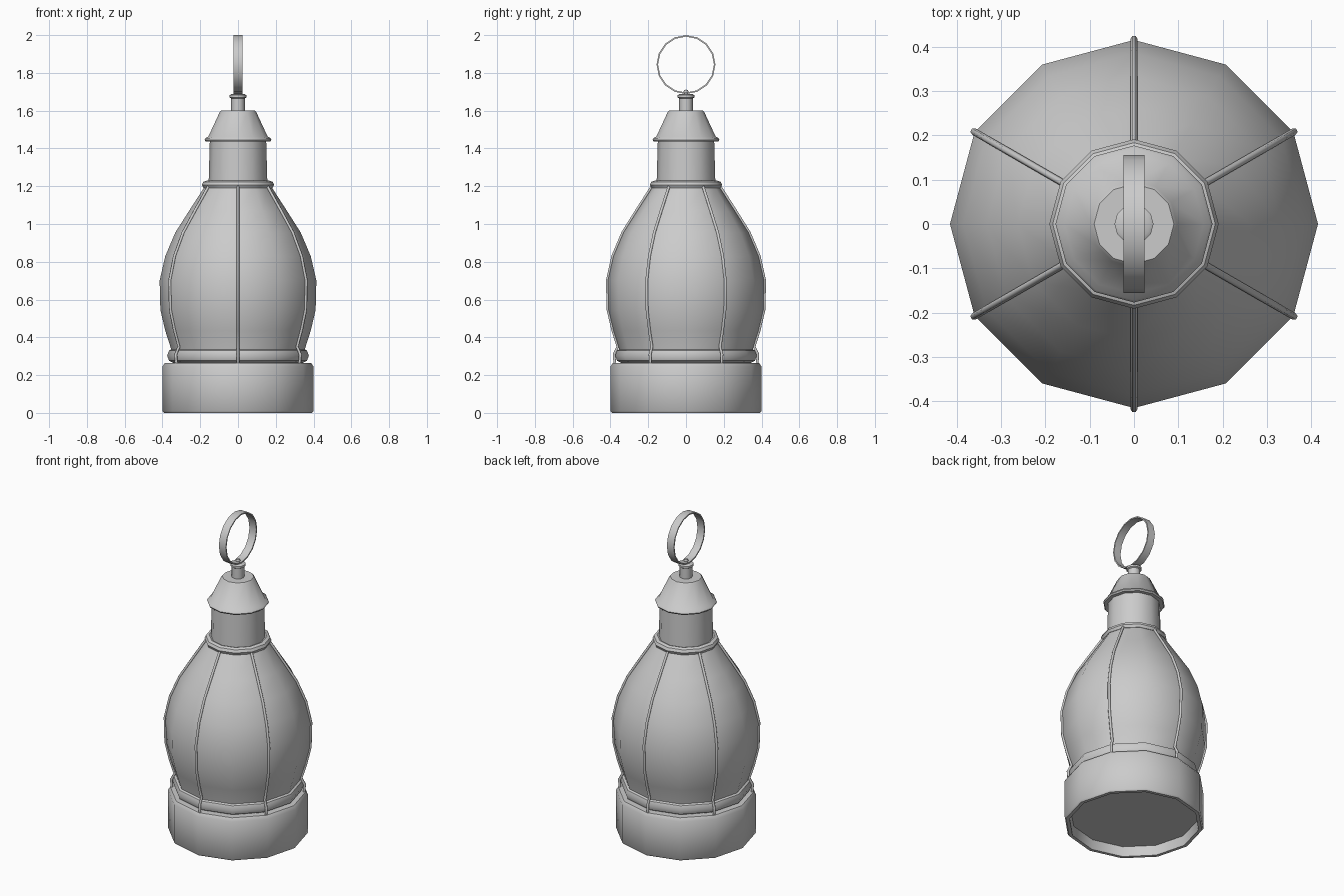
import bpy, bmesh
from math import sin, cos, pi, radians

if "Cube" in bpy.data.objects:
    bpy.data.objects.remove(bpy.data.objects["Cube"])


def lathe(name, profile, sides=12, closed=False, z=0.0):
    """Revolve (radius, height) points round z; points run bottom to top."""
    bm = bmesh.new()
    rings = []
    for r, h in profile:
        if r == 0:
            rings.append([bm.verts.new((0, 0, h))] * sides)
        else:
            rings.append([bm.verts.new((r * cos(2 * pi * i / sides),
                                        r * sin(2 * pi * i / sides), h))
                          for i in range(sides)])
    pairs = list(zip(rings, rings[1:]))
    if closed:
        pairs.append((rings[-1], rings[0]))
    for a, b in pairs:
        for i in range(sides):
            j = (i + 1) % sides
            corners = list(dict.fromkeys((a[i], a[j], b[j], b[i])))
            if len(corners) > 2:
                bm.faces.new(corners)
    me = bpy.data.meshes.new(name)
    bm.to_mesh(me)
    bm.free()
    me.shade_smooth()
    me.set_sharp_from_angle(angle=radians(40))
    ob = bpy.data.objects.new(name, me)
    ob.location.z = z
    bpy.context.collection.objects.link(ob)
    return ob


def oval(r, z, rr, rz, n=8):
    """Closed cross-section for a rounded band."""
    return [(r + rr * cos(2 * pi * k / n), z + rz * sin(2 * pi * k / n))
            for k in range(n)]


# Base drum with a recessed underside
lathe("base", [(0, 0.06), (0.365, 0.06), (0.372, 0.0), (0.392, 0.0),
               (0.40, 0.01), (0.40, 0.245), (0.387, 0.265), (0.32, 0.265)])

# Glass globe and its lower and upper collars
lathe("globe", [(0.345, 0.265), (0.353, 0.335), (0.385, 0.435), (0.411, 0.545),
                (0.415, 0.70), (0.385, 0.83), (0.332, 0.955),
                (0.262, 1.065), (0.175, 1.20)])
lathe("lower_collar", oval(0.342, 0.303, 0.033, 0.038), closed=True)
lathe("upper_collar", oval(0.165, 1.207, 0.026, 0.023), closed=True)

# Chimney neck, cap and top knob
lathe("neck", [(0.156, 1.20), (0.149, 1.45)])
lathe("cap", [(0.14, 1.437), (0.172, 1.437), (0.177, 1.445), (0.172, 1.455),
              (0.157, 1.463), (0.097, 1.592), (0.09, 1.60), (0, 1.60)])
lathe("knob", [(0.036, 1.598), (0.036, 1.665), (0.044, 1.67), (0.044, 1.682),
               (0.036, 1.687), (0, 1.687)])
lathe("ring_mount", [(0, 1.685), (0.012, 1.69), (0.014, 1.70),
                     (0.009, 1.709), (0, 1.712)], sides=8)

# Hanging ring, a flat band in the y-z plane
ring = lathe("hanging_ring", [(0.156, -0.024), (0.156, 0.024),
                              (0.148, 0.024), (0.148, -0.024)],
             sides=16, closed=True, z=1.844)
ring.rotation_euler.y = pi / 2

# Six cage wires following the globe
path = [(0.377, 0.265), (0.381, 0.31), (0.361, 0.35), (0.387, 0.435),
        (0.413, 0.545), (0.417, 0.70), (0.388, 0.83), (0.335, 0.955),
        (0.265, 1.067), (0.180, 1.20)]
cu = bpy.data.curves.new("cage_wires", "CURVE")
cu.dimensions = "3D"
cu.bevel_depth = 0.008
cu.bevel_resolution = 1
cu.use_fill_caps = True
for k in range(6):
    a = radians(30 + 60 * k)
    sp = cu.splines.new("POLY")
    sp.points.add(len(path) - 1)
    for p, (r, h) in zip(sp.points, path):
        p.co = (r * cos(a), r * sin(a), h, 1)
wires = bpy.data.objects.new("cage_wires", cu)
bpy.context.collection.objects.link(wires)
bpy.context.view_layer.objects.active = wires
wires.select_set(True)
bpy.ops.object.convert(target="MESH")
